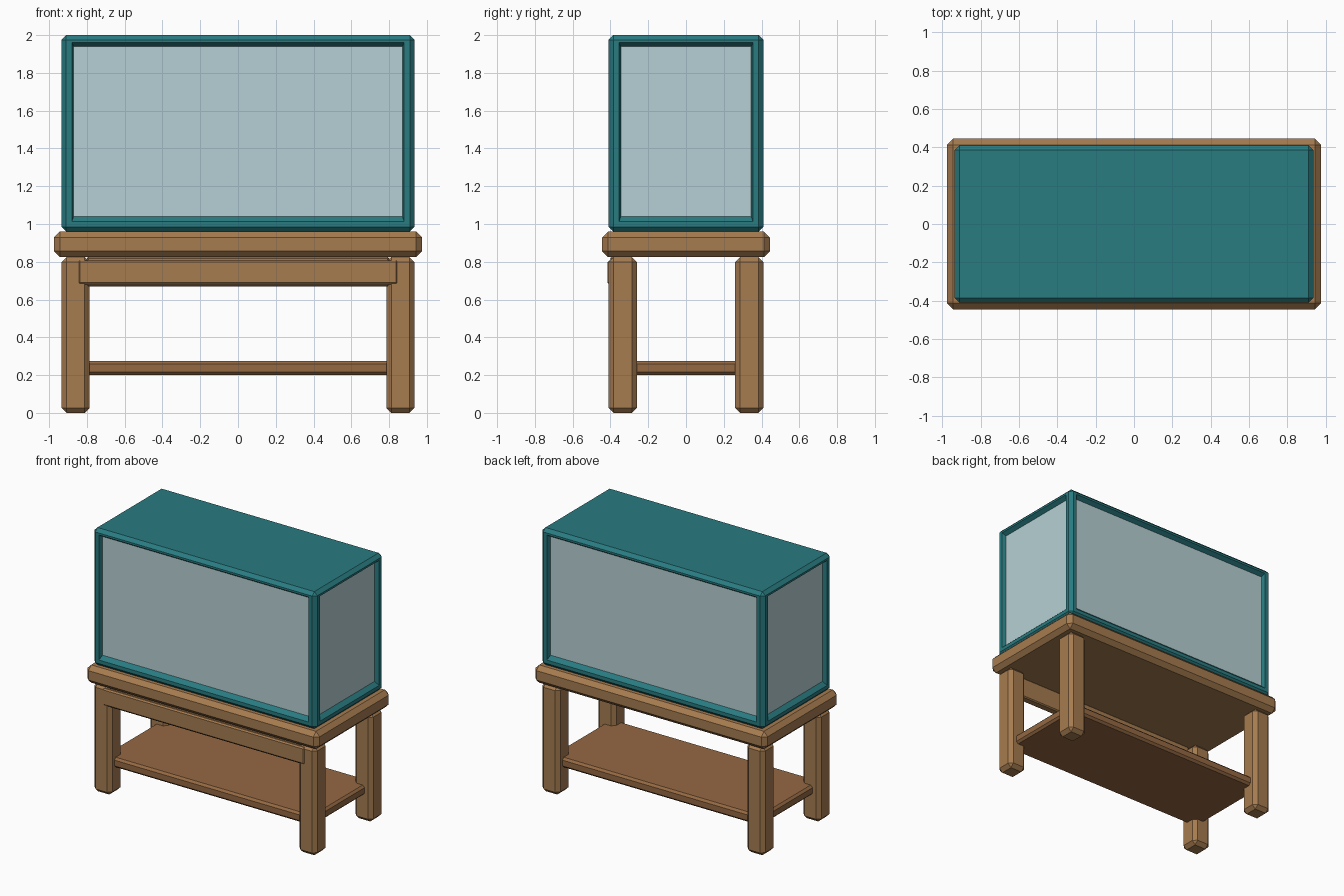
import bpy, bmesh
from mathutils import Vector

if "Cube" in bpy.data.objects:
    bpy.data.objects.remove(bpy.data.objects["Cube"])


def material(name, rgb):
    m = bpy.data.materials.new(name)
    m.diffuse_color = (*rgb, 1)
    m.use_nodes = True
    m.node_tree.nodes["Principled BSDF"].inputs["Base Color"].default_value = m.diffuse_color
    return m


WOOD = material("wood", (0.38, 0.20, 0.08))
SHELF_WOOD = material("shelf_wood", (0.30, 0.14, 0.055))
TEAL = material("teal_frame", (0.022, 0.20, 0.22))
GLASS = material("pale_glass", (0.47, 0.63, 0.66))


def box_mesh(lo, hi, bevel):
    lo, hi = Vector(lo), Vector(hi)
    bm = bmesh.new()
    bmesh.ops.create_cube(bm, size=1)
    for v in bm.verts:
        v.co = (lo + hi) / 2 + v.co * (hi - lo)
    bmesh.ops.bevel(bm, geom=bm.edges[:], offset=bevel, segments=1,
                    affect='EDGES', profile=0.5)
    return bm


def finish(name, bm, *mats):
    me = bpy.data.meshes.new(name)
    bm.normal_update()
    bm.to_mesh(me)
    bm.free()
    for m in mats:
        me.materials.append(m)
    ob = bpy.data.objects.new(name, me)
    bpy.context.collection.objects.link(ob)
    return ob


def box(name, lo, hi, bevel, mat):
    return finish(name, box_mesh(lo, hi, bevel), mat)


# Four chunky legs
for sx, side in ((-1, "left"), (1, "right")):
    for sy, end in ((-1, "front"), (1, "back")):
        cx, cy = sx * 0.86, sy * 0.335
        box(f"{end}_{side}_leg", (cx - 0.075, cy - 0.075, 0),
            (cx + 0.075, cy + 0.075, 0.825), 0.027, WOOD)

# Table top, lower shelf, front rail and drawer front
box("table_top", (-0.975, -0.445, 0.825), (0.975, 0.445, 0.96), 0.032, WOOD)
box("lower_shelf", (-0.88, -0.36, 0.2), (0.88, 0.36, 0.275), 0.016, SHELF_WOOD)
box("front_rail", (-0.8, -0.4, 0.67), (0.8, -0.34, 0.826), 0.008, WOOD)
box("drawer_front", (-0.847, -0.416, 0.68), (0.847, -0.38, 0.808), 0.01, WOOD)

# Tank: bevelled box with a recessed glass pane on each of four sides
HALF = (0.935, 0.41)
DEPTH = 0.03
bm = box_mesh((-HALF[0], -HALF[1], 0.96), (HALF[0], HALF[1], 2.0), 0.025)
bm.normal_update()
sides = [f for f in bm.faces if f.calc_area() > 0.4 and abs(f.normal.z) < 0.1]
for f in sides:
    normal = f.normal.copy()
    across = 1 if abs(normal.x) > 0.5 else 0
    # opening edge, then sloped reveal down to the pane
    for margin, low, high, push in ((0.055, 1.012, 1.96, 0), (0.065, 1.04, 1.94, DEPTH)):
        bmesh.ops.inset_region(bm, faces=[f], thickness=0.005)
        for v in f.verts:
            reach = HALF[across] - margin
            v.co[across] = reach if v.co[across] > 0 else -reach
            v.co.z = high if v.co.z > 1.5 else low
            v.co -= normal * push
    f.material_index = 1
finish("glass_tank", bm, TEAL, GLASS)
